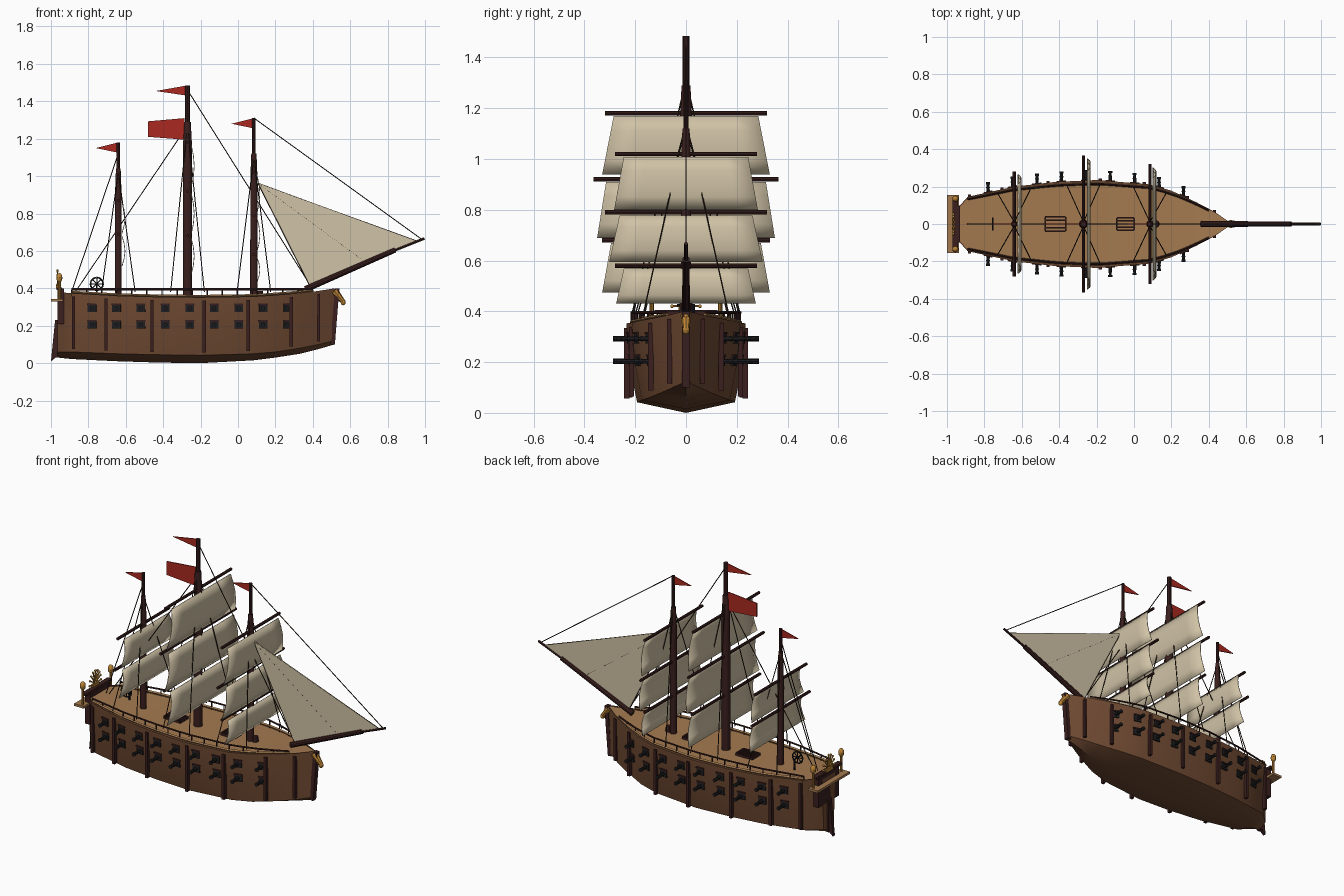
import bpy, bmesh, math
from mathutils import Vector, Matrix

if "Cube" in bpy.data.objects:
    bpy.data.objects.remove(bpy.data.objects["Cube"])


def material(name, rgb):
    m = bpy.data.materials.new(name)
    m.diffuse_color = (*rgb, 1)
    m.use_nodes = True
    m.node_tree.nodes["Principled BSDF"].inputs["Base Color"].default_value = m.diffuse_color
    return m


HULL = material("hull brown", (.16, .068, .032))
DARK = material("dark timber", (.042, .014, .013))
DECK = material("deck tan", (.37, .195, .08))
SAIL = material("canvas", (.63, .54, .38))
GOLD = material("gilded", (.5, .23, .035))
RED = material("flag red", (.40, .022, .014))
IRON = material("iron", (.013, .013, .015))
ROPE = material("rope", (.03, .018, .011))

# hull stations: x, half width, sheer z, chine z, keel z
ST = [(-.965, .06, .368, .06, .03), (-.89, .145, .362, .06, .022), (-.64, .2, .348, .05, .01),
      (-.42, .225, .342, .045, .003), (-.2, .235, .34, .042, 0), (.08, .212, .344, .05, .015),
      (.2, .178, .352, .06, .03), (.33, .118, .363, .08, .05), (.43, .065, .374, .1, .075),
      (.515, .008, .388, .12, .1)]


def station(x):
    for a, b in zip(ST, ST[1:]):
        if x <= b[0]:
            t = (x - a[0]) / (b[0] - a[0])
            return [p + (q - p) * t for p, q in zip(a, b)]
    return list(ST[-1])


def side_y(x, z):
    _, w, top, ch, _ = station(x)
    t = max(0, min(1, (z - ch) / (top - ch)))
    return w * (.82 + .26 * t if t < .5 else .95 + .1 * (t - .5))


def finish(name, bm, mat):
    bmesh.ops.recalc_face_normals(bm, faces=bm.faces)
    me = bpy.data.meshes.new(name)
    bm.to_mesh(me)
    bm.free()
    me.materials.append(mat)
    ob = bpy.data.objects.new(name, me)
    bpy.context.collection.objects.link(ob)
    return ob


def rod(bm, p, q, r1, r2=None, n=8):
    p, q = Vector(p), Vector(q)
    d = q - p
    mat = Matrix.Translation((p + q) / 2) @ d.to_track_quat('Z', 'Y').to_matrix().to_4x4()
    bmesh.ops.create_cone(bm, cap_ends=True, segments=n, radius1=r1,
                          radius2=r1 if r2 is None else r2, depth=d.length, matrix=mat)


def box(bm, c, s, yaw=0, pitch=0):
    mat = (Matrix.Translation(c) @ Matrix.Rotation(yaw, 4, 'Z') @ Matrix.Rotation(pitch, 4, 'Y')
           @ Matrix.Diagonal((*s, 1)))
    bmesh.ops.create_cube(bm, size=1, matrix=mat)


def ball(bm, c, s):
    bmesh.ops.create_uvsphere(bm, u_segments=10, v_segments=6, radius=1,
                              matrix=Matrix.Translation(c) @ Matrix.Diagonal((*s, 1)))


def plate(bm, pts, thick):
    """Flat outline in the xz plane, given thickness along y."""
    rows = [[bm.verts.new((x, y, z)) for x, z in pts] for y in (-thick / 2, thick / 2)]
    for r in rows:
        bm.faces.new(r)
    for i in range(len(pts)):
        j = (i + 1) % len(pts)
        bm.faces.new((rows[0][i], rows[0][j], rows[1][j], rows[1][i]))


# hull shell: V bottom, chine, bulged side and a rim around the deck
bm = bmesh.new()
rings = []
for s in ST:
    x, w, top, ch, keel = s
    half = [(w * .82, ch), (w * .95, (ch + top) / 2), (w, top), (w, top + .012), (w * .93, top + .012), (w * .93, top)]
    prof = [(-y, z) for y, z in reversed(half)] + [(0, keel)] + half
    rings.append([bm.verts.new((x, y, z)) for y, z in prof])
for a, b in zip(rings, rings[1:]):
    for i in range(len(a) - 1):
        bm.faces.new((a[i], a[i + 1], b[i + 1], b[i]))
for r in (rings[0], rings[-1]):
    bm.faces.new(r)
finish("hull", bm, HULL)

# deck
bm = bmesh.new()
rows = [[bm.verts.new((s[0], k * s[1] * .94, s[2] + .006)) for k in (-1, 1)] for s in ST]
for a, b in zip(rows, rows[1:]):
    bm.faces.new((a[0], a[1], b[1], b[0]))
finish("deck", bm, DECK)

# railings: tan lower strake and dark handrail on posts
strake, rail = bmesh.new(), bmesh.new()
xs = [-.89 + i * 1.29 / 16 for i in range(17)]
for k in (-1, 1):
    for a, b in zip(xs, xs[1:]):
        ya, yb = k * station(a)[1] * .92, k * station(b)[1] * .92
        za, zb = station(a)[2] + .018, station(b)[2] + .018
        rod(strake, (a, ya, za), (b, yb, zb), .007, n=4)
        rod(rail, (a, ya, .395), (b, yb, .395), .0055, n=6)
        rod(rail, (a, ya, za - .02), (a, ya, .395), .004, n=5)
finish("deck_strake", strake, DECK)
finish("handrail", rail, DARK)

# vertical fenders on the hull sides
bm = bmesh.new()
for x in (-.88, -.705, -.46, -.18, .055, .285, .43):
    _, w, top, ch, _ = station(x)
    for k in (-1, 1):
        box(bm, (x, k * w, (top + ch) / 2 + .005), (.017, .02, top - ch - .02))
finish("hull_fenders", bm, DARK)

# gun ports and cannons in two rows
frame, port, gun = bmesh.new(), bmesh.new(), bmesh.new()
for i in range(9):
    x = -.78 + i * .1306
    for z in (.292, .203):
        y = side_y(x, z)
        slope = math.atan2(side_y(x + .02, z) - side_y(x - .02, z), .04)
        for k in (-1, 1):
            box(frame, (x, k * y, z + .023), (.05, .018, .008), k * slope)
            box(port, (x, k * y, z), (.046, .012, .038), k * slope)
            tip = station(x)[1] + .055
            rod(gun, (x, k * (y - .01), z), (x, k * tip, z), .010, .007)
            rod(gun, (x, k * (tip - .012), z), (x, k * tip, z), .011)
            rod(gun, (x, k * (tip - .032), z), (x, k * (tip - .026), z), .0105)
finish("port_lids", frame, DARK)
finish("gun_ports", port, IRON)
finish("cannons", gun, IRON)

# stem post and gilded figurehead
bm = bmesh.new()
box(bm, (.518, 0, .25), (.024, .03, .3), 0, .08)
finish("stem_post", bm, DARK)
bm = bmesh.new()
rod(bm, (.515, 0, .385), (.565, 0, .325), .022, .012)
ball(bm, (.525, 0, .378), (.02, .018, .02))
ball(bm, (.562, 0, .325), (.014, .014, .016))
finish("figurehead", bm, GOLD)

# stern: gallery box, platform, rudder
bm = bmesh.new()
box(bm, (-.948, 0, .305), (.034, .2, .19))
box(bm, (-.955, 0, .398), (.03, .25, .014))
box(bm, (-.965, 0, .13), (.02, .03, .2))
plate(bm, [(-1, .01), (-.975, .03), (-.962, .23), (-.978, .23)], .02)
finish("stern_gallery_and_rudder", bm, DARK)
bm = bmesh.new()
box(bm, (-.967, 0, .336), (.064, .31, .014))
finish("stern_platform", bm, DECK)
bm = bmesh.new()
for y in (-.135, .135):
    rod(bm, (-.955, y, .34), (-.955, y, .44), .008)
    ball(bm, (-.955, y, .456), (.017, .017, .026))
for i in range(9):
    a = math.radians(i * 22.5)
    c, s = math.cos(a), math.sin(a)
    rod(bm, (-.965, .01 * c, .42 + .01 * s), (-.965, .055 * c, .42 + .075 * s), .004, n=5)
    ball(bm, (-.965, .055 * c, .42 + .075 * s), (.006, .007, .007))
box(bm, (-.965, 0, .41), (.014, .06, .02))
finish("stern_lanterns_and_crest", bm, GOLD)

# steering wheel
bm = bmesh.new()
pts = [Vector((-.755 + .034 * math.cos(i * math.pi / 8), 0, .424 + .034 * math.sin(i * math.pi / 8))) for i in range(16)]
for i in range(16):
    rod(bm, pts[i], pts[(i + 1) % 16], .0045, n=6)
for i in range(4):
    rod(bm, pts[2 * i], pts[2 * i + 8], .003, n=5)
rod(bm, (-.755, -.035, .424), (-.755, .035, .424), .004)
rod(bm, (-.755, .03, .35), (-.755, .03, .424), .005)
finish("steering_wheel", bm, IRON)

# hatch gratings and capstan
bm = bmesh.new()
for x, lx, ly in ((-.42, .11, .075), (-.045, .092, .066)):
    for k in (-1, 1):
        box(bm, (x + k * lx / 2, 0, .355), (.008, ly, .016))
    for j in range(5):
        box(bm, (x, (j / 4 - .5) * ly, .355), (lx, .008, .014))
rod(bm, (.118, 0, .345), (.118, 0, .385), .02, .015)
finish("hatches_and_capstan", bm, DARK)

# masts: x, thick radius, thick top, thin radius, full top, yards (z, half length, sail top/bottom half width, sail foot z)
MASTS = [
    ("mizzen", -.64, .018, 1.04, .010, 1.18, [(.87, .25, .215, .25, .695), (.69, .28, .23, .265, .52)]),
    ("main", -.27, .025, 1.29, .013, 1.485, [(1.18, .32, .285, .33, .94), (.92, .365, .315, .35, .69),
                                             (.68, .33, .295, .33, .475)]),
    ("fore", .085, .02, 1.12, .010, 1.31, [(1.02, .28, .245, .283, .80), (.79, .32, .262, .302, .595),
                                           (.58, .28, .245, .275, .43)])]
ropes, flags = bmesh.new(), bmesh.new()
for name, x, r, zt, r2, top, yards in MASTS:
    bm = bmesh.new()
    rod(bm, (x, 0, .33), (x, 0, zt - .12), r, r * .95, 12)
    rod(bm, (x, 0, zt - .12), (x, 0, zt), r * .95, r * .7, 12)
    rod(bm, (x, 0, zt - .02), (x, 0, top), r2, n=10)
    finish(name + "_mast", bm, DARK)
    yd, sl = bmesh.new(), bmesh.new()
    for z, half, wt, wb, foot in yards:
        rod(yd, (x, -half, z), (x, half, z), .0085)
        n, m, g = 6, 4, []
        for j in range(m + 1):
            t = j / m
            w = wt + (wb - wt) * t
            zz = z - .012 + (foot - z + .012) * t
            g.append([sl.verts.new((x + .018 + .016 * math.sin(math.pi * t), w * (2 * i / n - 1), zz))
                      for i in range(n + 1)])
        for j in range(m):
            for i in range(n):
                sl.faces.new((g[j][i], g[j][i + 1], g[j + 1][i + 1], g[j + 1][i]))
    finish(name + "_yards", yd, DARK)
    ob = finish(name + "_square_sails", sl, SAIL)
    mod = ob.modifiers.new("thickness", 'SOLIDIFY')
    mod.thickness = .004
    # shrouds and pennant
    for k in (-1, 1):
        for dx in (-.09, .09):
            y = station(x + dx)[1] * .92
            rod(ropes, (x, k * .01, zt - .02), (x + dx, k * y, .38), .0028, n=5)
    plate(flags, [(x, top), (x, top - .055), (x - .12 - (.05 if name == "main" else 0), top - .03)], .006)
plate(flags, [(-.285, 1.31), (-.285, 1.195), (-.48, 1.21), (-.48, 1.293)], .006)
finish("flags", flags, RED)

# fore-and-aft stays
for a, b in (((.085, 1.31), (.985, .66)), ((-.27, 1.46), (.39, .41)), ((-.27, 1.27), (-.87, .38)),
             ((-.64, 1.12), (-.89, .38)), ((.107, .96), (.95, .655)), ((.107, .96), (.385, .41)),
             ((.107, .96), (.68, .54))):
    rod(ropes, (a[0], 0, a[1]), (b[0], 0, b[1]), .0028, n=5)
finish("rigging", ropes, ROPE)

# bowsprit and jib
bm = bmesh.new()
rod(bm, (.36, 0, .395), (.84, 0, .605), .017, .014, 10)
rod(bm, (.83, 0, .6), (.997, 0, .667), .007)
finish("bowsprit", bm, DARK)
bm = bmesh.new()
plate(bm, [(.107, .965), (.95, .655), (.385, .415)], .005)
finish("jib_sail", bm, SAIL)

for ob in bpy.context.scene.objects:
    ob.select_set(True)
    bpy.context.view_layer.objects.active = ob
bpy.ops.object.shade_smooth_by_angle(angle=math.radians(35))
